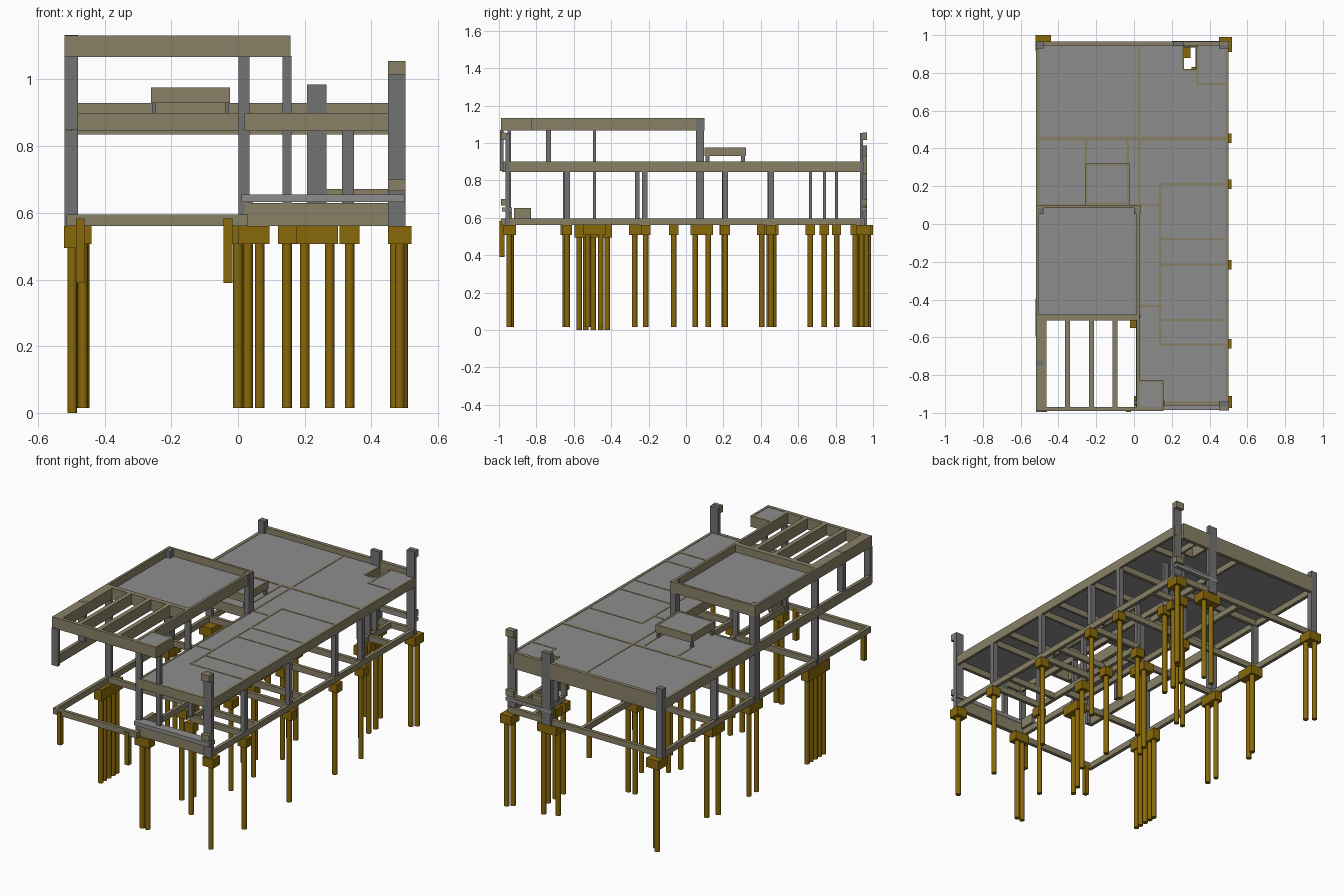
import bpy, bmesh
from mathutils import Matrix, Vector


def mat(name, col):
    m = bpy.data.materials.new(name)
    m.diffuse_color = (*col, 1)
    return m


OLIVE = mat("beam_olive", (0.25, 0.22, 0.135))
GOLD = mat("foundation_gold", (0.25, 0.14, 0.003))
GREY = mat("column_grey", (0.17, 0.17, 0.17))
SLAB = mat("slab_grey", (0.27, 0.27, 0.27))


def finish(name, bm, m):
    me = bpy.data.meshes.new(name)
    bm.to_mesh(me)
    bm.free()
    me.materials.append(m)
    ob = bpy.data.objects.new(name, me)
    bpy.context.collection.objects.link(ob)
    return ob


def boxes(name, m, items):
    """items: (x0, x1, y0, y1, z0, z1)"""
    bm = bmesh.new()
    for x0, x1, y0, y1, z0, z1 in items:
        c = Vector((x0 + x1, y0 + y1, z0 + z1)) / 2
        bmesh.ops.create_cube(bm, size=1, matrix=Matrix.Translation(c)
                              @ Matrix.Diagonal((x1 - x0, y1 - y0, z1 - z0, 1)))
    return finish(name, bm, m)


def col(x, y, z0, z1, w=0.03, d=0.03):
    return (x - w / 2, x + w / 2, y - d / 2, y + d / 2, z0, z1)


def along_x(y, x0, x1, z0, z1, w=0.02):
    return (x0, x1, y - w / 2, y + w / 2, z0, z1)


def along_y(x, y0, y1, z0, z1, w=0.02):
    return (x - w / 2, x + w / 2, y0, y1, z0, z1)


# Pile groups: cap extents and pile positions
groups = [
    ((0.45, 0.52, -0.975, -0.91), [(0.485, -0.945)]),
    ((0.0, 0.095, -0.965, -0.91), [(0.03, -0.935), (0.065, -0.935)]),
    ((-0.02, 0.05, -0.55, -0.43), [(0.0, -0.525), (0.03, -0.455)]),
    ((-0.02, 0.05, 0.025, 0.145), [(0.0, 0.05), (0.03, 0.12)]),
    ((-0.52, -0.47, 0.025, 0.145), [(-0.495, 0.05), (-0.495, 0.12)]),
    ((-0.52, -0.44, 0.38, 0.495), [(-0.495, 0.405), (-0.465, 0.47)]),
    ((-0.01, 0.095, 0.42, 0.47), [(0.02, 0.445), (0.065, 0.445)]),
    ((0.12, 0.175, -0.305, -0.24), [(0.147, -0.275)]),
    ((0.12, 0.175, 0.18, 0.235), [(0.147, 0.205)]),
    ((0.12, 0.175, -0.67, -0.62), [(0.147, -0.645)]),
    ((0.12, 0.175, -0.09, -0.04), [(0.147, -0.065)]),
    ((0.305, 0.365, 0.64, 0.69), [(0.335, 0.665)]),
    ((0.305, 0.365, 0.715, 0.765), [(0.335, 0.74)]),
    ((0.305, 0.365, 0.78, 0.83), [(0.335, 0.805)]),
    ((0.175, 0.3, 0.88, 0.96), [(0.2, 0.905), (0.275, 0.935)]),
    ((-0.522, -0.44, 0.915, 1.0), [(-0.495, 0.975), (-0.46, 0.94)]),
    ((0.45, 0.52, 0.91, 0.99), [(0.47, 0.94), (0.495, 0.965)]),
]
for y in (-0.635, -0.215, 0.21, 0.455):
    groups.append(((0.46, 0.517, y - 0.025, y + 0.025), [(0.485, y)]))

piles = [(x, y, 0.015) for _, ps in groups for x, y in ps]
piles += [(-0.497, y, 0.0) for y in (-0.57, -0.535, -0.495, -0.455, -0.42)]
caps = [(*c, 0.507, 0.56) for c, _ in groups] + [(-0.522, -0.473, -0.595, -0.395, 0.495, 0.56)]
boxes("pile_caps", GOLD, caps)

bm = bmesh.new()
for x, y, z in piles:
    bmesh.ops.create_cone(bm, cap_ends=True, segments=16, radius1=0.0145, radius2=0.0145,
                          depth=0.515 - z, matrix=Matrix.Translation((x, y, (0.515 + z) / 2)))
for f in bm.faces:
    f.smooth = len(f.verts) == 4
for e in bm.edges:
    e.smooth = all(len(f.verts) == 4 for f in e.link_faces)
finish("piles", bm, GOLD)

# Short posts under the front terrace frame
boxes("short_terrace_posts", GOLD, [col(-0.473, -0.983, 0.39, 0.583, 0.026, 0.026),
                                    col(-0.03, -0.983, 0.39, 0.583, 0.026, 0.026)])

# Ground floor beams
g = (0.56, 0.595)
boxes("ground_beams", OLIVE, [
    along_y(-0.505, -0.99, 0.95, *g), along_y(0.488, -0.96, 0.95, *g),
    along_y(0.02, -0.99, 0.95, *g), along_y(0.147, -0.645, 0.21, *g),
    along_x(-0.98, -0.515, 0.03, *g), along_x(-0.49, -0.515, 0.03, *g),
    along_x(0.085, -0.515, 0.147, *g), along_x(0.45, -0.515, 0.498, *g),
    along_x(0.945, -0.515, 0.498, *g), along_x(-0.43, 0.02, 0.147, *g),
    along_y(0.335, 0.66, 0.945, *g), along_x(0.74, 0.335, 0.49, *g),
] + [along_x(y, 0.147, 0.498, *g) for y in (-0.64, -0.51, -0.215, -0.08, 0.21)])

# Front ledge with deep beam, and the landing beside it
boxes("front_ledge_beam", OLIVE, [(0.02, 0.45, -0.955, -0.93, 0.56, 0.63),
                                  (0.02, 0.045, -0.92, -0.83, 0.595, 0.652)])
boxes("front_ledge", SLAB, [(0.01, 0.5, -0.985, -0.93, 0.632, 0.655)])
boxes("back_ledge", SLAB, [(0.2, 0.5, 0.945, 0.968, 0.635, 0.655)])
boxes("back_ledge_beam", OLIVE, [(0.265, 0.45, 0.94, 0.96, 0.655, 0.672)])

# Columns between ground and roof
r = (0.595, 0.85)
cols = [col(0.485, y, *r) for y in (-0.635, -0.22, 0.21, 0.455)]
cols += [col(0.147, y, *r, 0.025, 0.025) for y in (-0.645, -0.26, 0.205)]
cols += [col(0.33, y, *r, 0.035, 0.015) for y in (0.665, 0.74, 0.805)]
cols += [col(-0.5, 0.45, *r, 0.04, 0.02), col(0.02, 0.45, *r)]
boxes("storey_columns", GREY, cols)
boxes("tall_columns", GREY, [
    col(-0.5, -0.49, 0.56, 1.07, 0.04, 0.016), col(0.018, -0.49, 0.56, 1.07, 0.034, 0.016),
    col(-0.5, 0.075, 0.56, 1.13, 0.04, 0.045), col(0.018, 0.075, 0.56, 1.13, 0.034, 0.045),
    col(0.147, -0.945, 0.595, 1.07, 0.028, 0.02), col(0.018, -0.945, 0.56, 1.07, 0.034, 0.02)])
boxes("stair_column", GREY, [(0.207, 0.265, 0.942, 0.967, 0.56, 0.985)])
boxes("corner_posts", GREY, [(0.45, 0.502, -0.965, -0.94, 0.56, 1.053),
                             (0.45, 0.502, 0.93, 0.947, 0.56, 1.053),
                             (-0.52, -0.48, 0.93, 0.965, 0.56, 0.97)])
brackets = []
for z0, z1 in ((1.015, 1.055), (0.665, 0.7)):
    brackets += [(0.45, 0.502, -0.988, -0.965, z0, z1), (0.45, 0.502, 0.947, 0.968, z0, z1)]
boxes("corner_post_brackets", OLIVE, brackets)

# Main roof slab, leaving the stair opening
s = (0.88, 0.898)
boxes("main_roof_slab", SLAB, [
    (-0.505, 0.025, 0.1, 0.945, *s), (0.025, 0.26, -0.95, 0.945, *s),
    (0.26, 0.335, -0.95, 0.815, *s), (0.335, 0.49, -0.95, 0.945, *s)])

# Main roof beams
b = (0.845, 0.9)
thin = 0.013
boxes("main_roof_beams", OLIVE, [
    along_y(-0.51, -0.985, 0.95, *b), along_y(0.492, -0.96, 0.95, *b, 0.016),
    along_y(0.027, -0.95, 0.94, *b, thin), along_y(0.14, -0.64, 0.21, *b, thin),
    along_y(-0.255, 0.32, 0.45, *b, thin), along_y(-0.033, 0.1, 0.45, *b, thin),
    along_y(0.335, 0.74, 0.94, *b, thin), along_x(0.74, 0.335, 0.49, *b, thin),
    along_x(0.815, 0.26, 0.335, *b, thin), along_y(0.258, 0.815, 0.94, *b, thin),
    along_x(0.452, -0.515, 0.49, *b), along_x(0.1, -0.51, 0.14, *b, thin),
    along_x(-0.435, 0.027, 0.14, *b, thin), along_x(-0.95, 0.02, 0.49, *b),
] + [along_x(y, 0.14, 0.49, *b, thin) for y in (-0.64, -0.51, -0.215, -0.08, 0.21)])
boxes("back_parapet_beam", OLIVE, [(-0.48, 0.45, 0.945, 0.967, 0.835, 0.93)])

# Raised hatch roof on short legs
boxes("hatch_legs", GREY, [col(x, y, 0.898, 0.95, 0.013, 0.02)
                           for x in (-0.252, -0.033) for y in (0.115, 0.305)])
boxes("hatch_beams", OLIVE, [
    along_x(0.107, -0.26, -0.025, 0.93, 0.976, thin), along_x(0.313, -0.26, -0.025, 0.93, 0.976, thin),
    along_y(-0.254, 0.1, 0.32, 0.93, 0.976, thin), along_y(-0.031, 0.1, 0.32, 0.93, 0.976, thin)])
boxes("hatch_slab", SLAB, [(-0.255, -0.03, 0.105, 0.315, 0.955, 0.974)])

# Upper roof: rim beams and recessed slab
u = (1.067, 1.132)
boxes("upper_roof_beams", OLIVE, [
    along_y(-0.513, -0.99, 0.1, *u, 0.014), along_y(0.022, -0.99, 0.1, *u, 0.016),
    along_x(0.093, -0.52, 0.03, *u, 0.014), along_x(-0.495, -0.52, 0.03, *u, 0.03)])
boxes("upper_roof_slab", SLAB, [(-0.51, 0.02, -0.485, 0.09, 1.068, 1.088)])

# Pergola: front beam, edge beam and rafters
boxes("pergola_rafters", OLIVE, [along_y(x, -0.985, -0.5, *u, 0.027) for x in (-0.352, -0.225, -0.1)]
      + [along_y(-0.492, -0.985, -0.5, *u, 0.055), along_x(-0.98, -0.52, 0.157, *u)])
boxes("pergola_posts", GREY, [col(-0.5, -0.735, 0.898, 1.133, 0.04, 0.025),
                              col(-0.5, -0.985, 0.85, 1.07, 0.04, 0.02)])

# Small canopy over the front landing
boxes("canopy_beams", OLIVE, [along_y(0.15, -0.985, -0.825, *u, 0.014),
                              along_x(-0.832, 0.02, 0.157, *u, 0.014)])
boxes("canopy_slab", SLAB, [(0.02, 0.15, -0.98, -0.83, 1.11, 1.13)])
